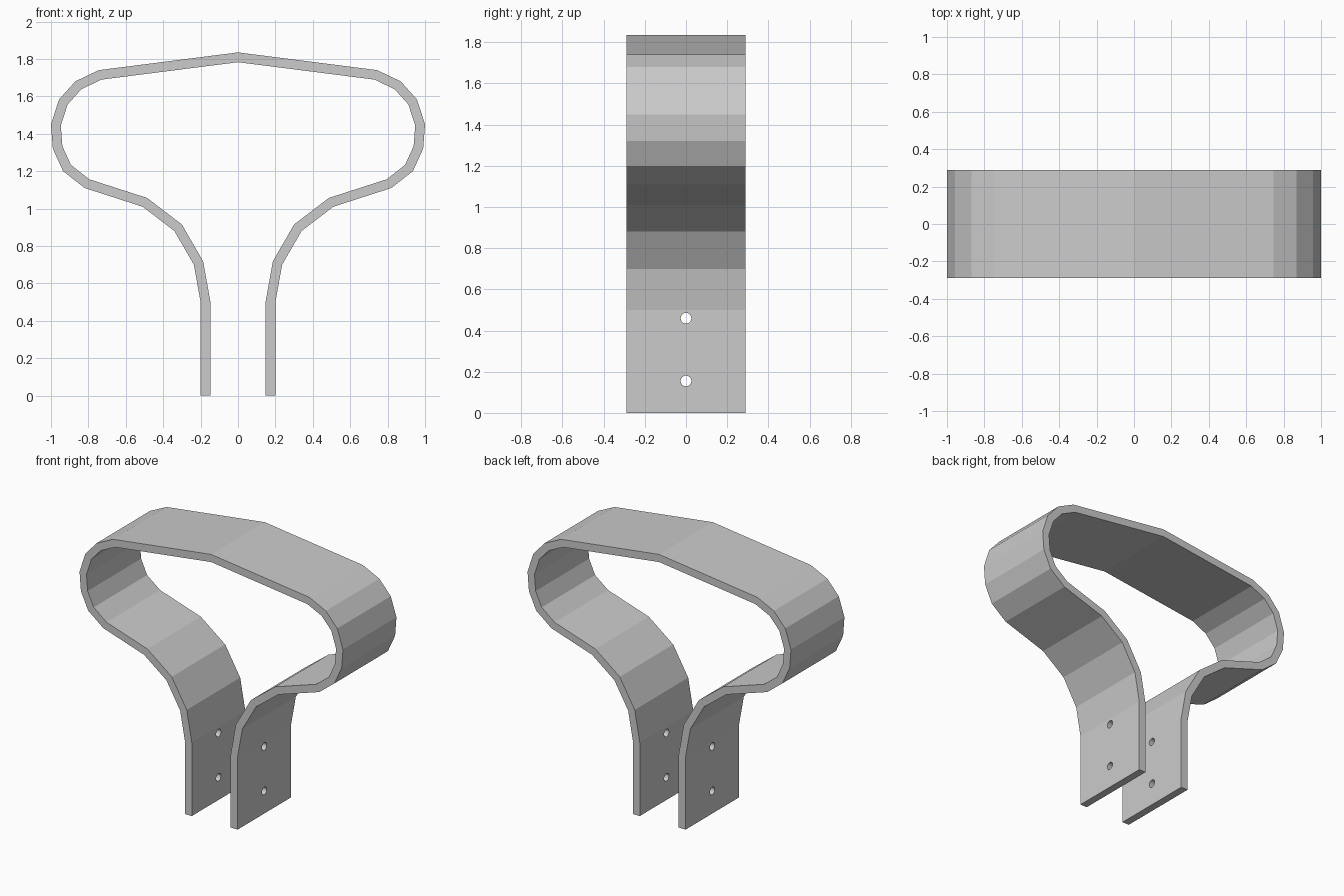
import bpy
import bmesh
from math import pi
from mathutils import Vector, Matrix

cube = bpy.data.objects.get("Cube")
if cube:
    bpy.data.objects.remove(cube, do_unlink=True)

HALF_WIDTH = 0.29
THICKNESS = 0.052

# Outer outline of the strap, from the foot up to the peak
HALF = [(0.2, 0), (0.2, 0.5), (0.236, 0.7), (0.34, 0.88), (0.51, 1.01),
        (0.82, 1.11), (0.935, 1.2), (0.99, 1.32), (1, 1.45),
        (0.957, 1.583), (0.87, 1.68), (0.745, 1.74), (0, 1.835)]


def inset(points, distance):
    """Offset an open outline to its left, with mitred corners."""
    result = []
    for i, p in enumerate(points):
        before = p - points[i - 1] if i else points[1] - p
        after = points[i + 1] - p if i + 1 < len(points) else before
        n1, n2 = (Vector((-d.y, d.x)).normalized() for d in (before, after))
        result.append(p + (n1 + n2) * distance / (1 + n1.dot(n2)))
    return result


def material(name, value):
    mat = bpy.data.materials.new(name)
    mat.use_nodes = True
    colour = (value, value, value, 1)
    mat.diffuse_color = colour
    mat.node_tree.nodes["Principled BSDF"].inputs["Base Color"].default_value = colour
    return mat


def mesh_object(name, bm):
    bmesh.ops.recalc_face_normals(bm, faces=bm.faces[:])
    mesh = bpy.data.meshes.new(name)
    bm.to_mesh(mesh)
    bm.free()
    obj = bpy.data.objects.new(name, mesh)
    bpy.context.collection.objects.link(obj)
    return obj


# Bent strap: a ring of four vertices at every bend, bridged in order
outer = [Vector(p) for p in HALF]
outer += [Vector((-p.x, p.y)) for p in reversed(outer[:-1])]
inner = inset(outer, THICKNESS)

bm = bmesh.new()
rings = []
for o, i in zip(outer, inner):
    corners = [(o, -1), (o, 1), (i, 1), (i, -1)]
    rings.append([bm.verts.new((p.x, side * HALF_WIDTH, p.y)) for p, side in corners])
for a, b in zip(rings, rings[1:]):
    for k in range(4):
        j = (k + 1) % 4
        bm.faces.new((a[k], a[j], b[j], b[k]))
bm.faces.new(rings[0])
bm.faces.new(rings[-1])
strap = mesh_object("bent_strap", bm)
strap.data.materials.append(material("light grey", 0.6))

# Bolt holes drilled through both legs
bm = bmesh.new()
for z in (0.155, 0.46):
    bmesh.ops.create_cone(
        bm, cap_ends=True, segments=24, radius1=0.026, radius2=0.026, depth=0.6,
        matrix=Matrix.Translation((0, 0, z)) @ Matrix.Rotation(pi / 2, 4, "Y"))
cutter = mesh_object("bolt_hole_cutter", bm)
cutter.hide_render = True

drill = strap.modifiers.new("bolt_holes", "BOOLEAN")
drill.operation = "DIFFERENCE"
drill.solver = "EXACT"
drill.object = cutter
bpy.context.view_layer.objects.active = strap
strap.select_set(True)
bpy.ops.object.modifier_apply(modifier=drill.name)
bpy.data.objects.remove(cutter, do_unlink=True)
